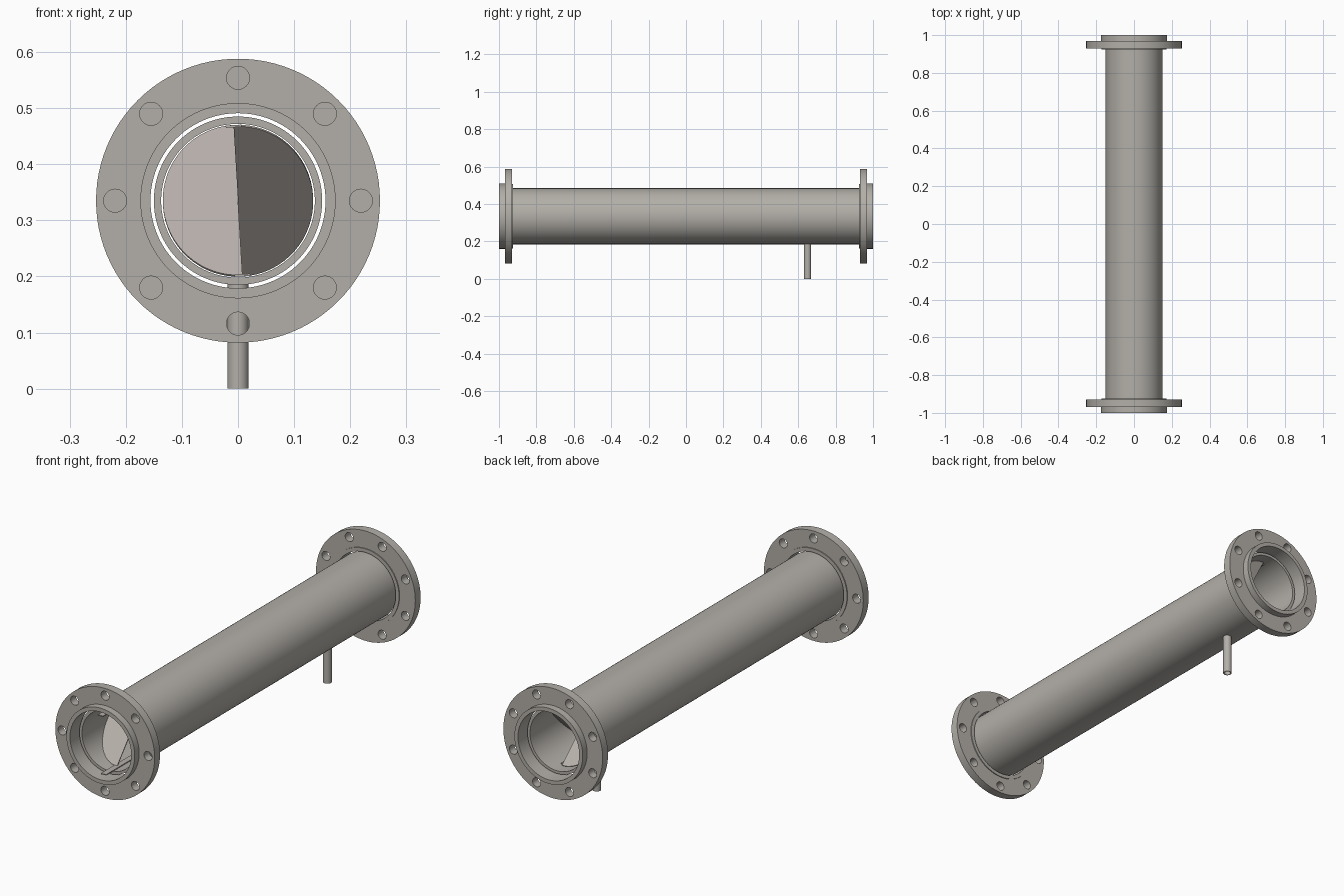
import bpy, bmesh, math
from mathutils import Matrix, Vector

cube = bpy.data.objects.get("Cube")
if cube:
    bpy.data.objects.remove(cube, do_unlink=True)

AXIS_Z = 0.335
TILT = math.radians(-3.4)


def material(name, rgb):
    m = bpy.data.materials.new(name)
    m.use_nodes = True
    m.diffuse_color = (*rgb, 1)
    m.node_tree.nodes["Principled BSDF"].inputs["Base Color"].default_value = (*rgb, 1)
    return m


steel = material("warm grey steel", (0.45, 0.43, 0.395))
blade_steel = material("pale blade steel", (0.48, 0.44, 0.41))


def add_object(name, bm, mat):
    bmesh.ops.recalc_face_normals(bm, faces=bm.faces)
    mesh = bpy.data.meshes.new(name)
    bm.to_mesh(mesh)
    bm.free()
    mesh.materials.append(mat)
    ob = bpy.data.objects.new(name, mesh)
    bpy.context.collection.objects.link(ob)
    return ob


def activate(ob):
    bpy.ops.object.select_all(action='DESELECT')
    ob.select_set(True)
    bpy.context.view_layer.objects.active = ob


def smooth(ob):
    activate(ob)
    bpy.ops.object.shade_smooth_by_angle(angle=math.radians(30))


def lathe(name, profile, mat, steps=96):
    """Spin a closed (radius, along) outline around the y axis."""
    bm = bmesh.new()
    rings = []
    for i in range(steps):
        a = math.tau * i / steps
        rings.append([bm.verts.new((r * math.sin(a), y, r * math.cos(a))) for r, y in profile])
    n = len(profile)
    for i in range(steps):
        p, q = rings[i], rings[(i + 1) % steps]
        for j in range(n):
            k = (j + 1) % n
            bm.faces.new((p[j], p[k], q[k], q[j]))
    return add_object(name, bm, mat)


def sleeve(outer, inner, start, end):
    return [(inner, start), (outer, start), (outer, end), (inner, end)]


# Main pipe
pipe = lathe("main_pipe", sleeve(0.15, 0.137, -0.94, 0.94), steel)
pipe.location.z = AXIS_Z
smooth(pipe)


# Flanges with raised sealing face and eight bolt holes
def flange(name, side, turn):
    outline = [(0.156, 1.0), (0.174, 1.0), (0.174, 0.968), (0.253, 0.968),
               (0.253, 0.929), (0.173, 0.929), (0.173, 0.925), (0.156, 0.925)]
    ob = lathe(name, [(r, side * y) for r, y in outline], steel)
    bm = bmesh.new()
    for i in range(8):
        a = turn + math.tau * i / 8
        place = Matrix.Translation((0.219 * math.sin(a), side * 0.95, 0.219 * math.cos(a)))
        bmesh.ops.create_cone(bm, cap_ends=True, segments=32, radius1=0.0205, radius2=0.0205,
                              depth=0.12, matrix=place @ Matrix.Rotation(math.pi / 2, 4, 'X'))
    cutter = add_object("bolt_hole_cutter", bm, steel)
    cutter.hide_render = True
    mod = ob.modifiers.new("bolt_holes", 'BOOLEAN')
    mod.operation = 'DIFFERENCE'
    mod.solver = 'EXACT'
    mod.object = cutter
    activate(ob)
    bpy.ops.object.modifier_apply(modifier=mod.name)
    bpy.data.objects.remove(cutter, do_unlink=True)
    ob.location.z = AXIS_Z
    smooth(ob)


flange("front_flange", -1, 0)
flange("back_flange", 1, math.pi / 8)

# Drain tube under the pipe
drain = lathe("drain_tube", sleeve(0.019, 0.015, 0, 0.19), steel, 32)
drain.rotation_euler.x = math.pi / 2
drain.location = (0, 0.65, 0)
smooth(drain)

# Mixing blades: pairs of crossed half ellipses, alternating in hand
RADIUS, LENGTH, COUNT = 0.134, 0.26, 6
FIRST = -0.89 + LENGTH / 2


def half_plate(bm, centre, side, rise):
    slope = rise * LENGTH / (2 * RADIUS)
    normal = Vector((0, 1, -slope)).normalized() * 0.002
    rims = []
    for offset in (-normal, normal):
        rim = []
        for i in range(33):
            a = math.pi * (i / 32 - 0.5)
            z = RADIUS * math.sin(a)
            point = Vector((side * RADIUS * math.cos(a), centre + slope * z, z))
            rim.append(bm.verts.new(point + offset))
        bm.faces.new(rim)
        rims.append(rim)
    for i in range(33):
        j = (i + 1) % 33
        bm.faces.new((rims[0][i], rims[0][j], rims[1][j], rims[1][i]))


bm = bmesh.new()
for i in range(COUNT):
    centre = FIRST - 2 * FIRST * i / (COUNT - 1)
    hand = 1 if i % 2 == 0 else -1
    for side in (-1, 1):
        half_plate(bm, centre, side, -side * hand)
blades = add_object("mixing_blades", bm, blade_steel)
blades.location.z = AXIS_Z
blades.rotation_euler.y = TILT

# Thin strips tying the blades together
bm = bmesh.new()
for side in (-1, 1):
    place = Matrix.Translation((0, -0.055, side * 0.133))
    bmesh.ops.create_cube(bm, size=1, matrix=place @ Matrix.Diagonal((0.028, 1.87, 0.004, 1)))
strips = add_object("blade_tie_strips", bm, blade_steel)
strips.location.z = AXIS_Z
strips.rotation_euler.y = TILT
